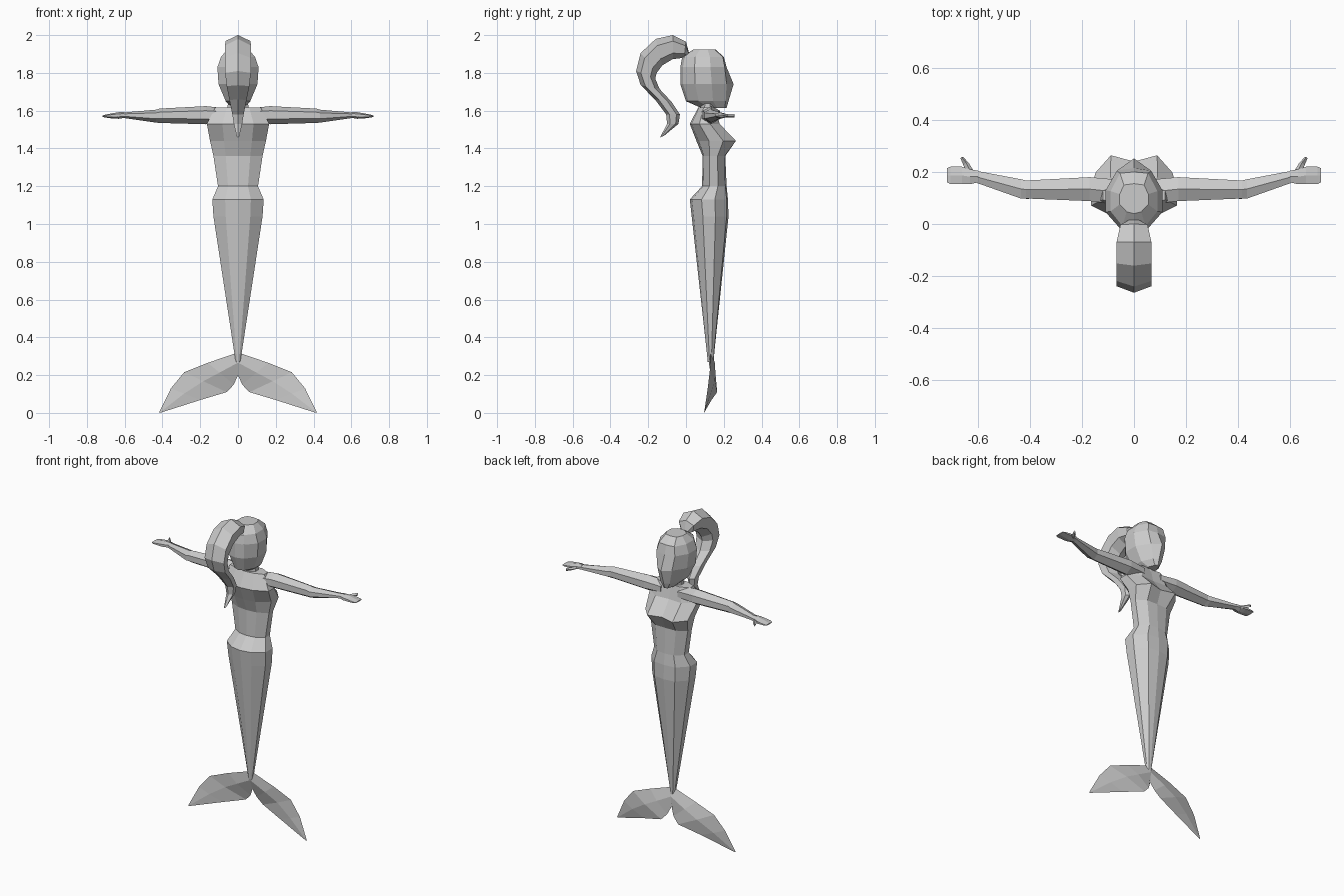
import bpy, bmesh
from mathutils import Vector

grey = bpy.data.materials.new("plain grey")
grey.diffuse_color = (0.6, 0.6, 0.6, 1)


def loft(name, rings, mirror=False):
    """Skin equal-sized rings of points, cap both ends, flat shaded."""
    bm = bmesh.new()
    for side in ((1, -1) if mirror else (1,)):
        rows = [[bm.verts.new((p[0] * side, p[1], p[2])) for p in r] for r in rings]
        n = len(rows[0])
        for a, b in zip(rows, rows[1:]):
            for i in range(n):
                bm.faces.new((a[i], a[(i + 1) % n], b[(i + 1) % n], b[i]))
        bm.faces.new(rows[0])
        bm.faces.new(rows[-1])
    bmesh.ops.remove_doubles(bm, verts=bm.verts[:], dist=0.0005)
    bmesh.ops.recalc_face_normals(bm, faces=bm.faces[:])
    me = bpy.data.meshes.new(name)
    bm.to_mesh(me)
    bm.free()
    me.materials.append(grey)
    ob = bpy.data.objects.new(name, me)
    bpy.context.collection.objects.link(ob)
    return ob


def symmetric(half):
    """Close a half ring that starts and ends on x = 0."""
    return half + [(-x, y, z) for x, y, z in half[-2:0:-1]]


def body_ring(z, w, yb, yf, mid, front=0.55):
    d = yf - yb
    return symmetric([(0, yb, z), (w * 0.5, yb + d * 0.06, z), (w, yb + d * 0.32, z),
                      (w, yb + d * 0.68, z), (w * front, yf, z), (0, mid, z)])


# torso and tail in one skin: z, half width, back, front, front centre
loft("torso_and_tail", [body_ring(*r) for r in (
    (0.27, 0.012, 0.115, 0.145, 0.147),
    (0.32, 0.02, 0.11, 0.148, 0.15),
    (1.04, 0.13, 0.03, 0.215, 0.225),
    (1.13, 0.136, 0.02, 0.215, 0.222),
    (1.20, 0.106, 0.085, 0.208, 0.215),
    (1.36, 0.13, 0.088, 0.205, 0.208),
    (1.44, 0.148, 0.055, 0.264, 0.24, 0.6),
    (1.53, 0.165, 0.02, 0.178, 0.172),
    (1.617, 0.12, 0.065, 0.155, 0.15))])

# neck
loft("neck", [body_ring(*r) for r in (
    (1.59, 0.06, 0.07, 0.15, 0.155),
    (1.62, 0.055, 0.075, 0.15, 0.155),
    (1.69, 0.05, 0.08, 0.15, 0.155))])

# head
loft("head", [body_ring(*r) for r in (
    (1.615, 0.03, 0.08, 0.205, 0.215, 0.5),
    (1.65, 0.065, 0.0, 0.21, 0.225, 0.5),
    (1.74, 0.103, -0.03, 0.215, 0.252, 0.5),
    (1.83, 0.109, -0.03, 0.205, 0.215, 0.6),
    (1.885, 0.09, -0.02, 0.195, 0.2, 0.6),
    (1.925, 0.055, 0.04, 0.15, 0.155, 0.7))])

# ponytail: outer y, z, inner y, z, half width
tail = ((0.015, 1.91, 0.015, 1.88, 0.02), (0.0, 1.965, -0.01, 1.88, 0.052),
        (-0.07, 2.0, -0.07, 1.873, 0.067), (-0.16, 1.98, -0.125, 1.84, 0.068),
        (-0.24, 1.905, -0.155, 1.80, 0.068), (-0.264, 1.81, -0.163, 1.77, 0.068),
        (-0.24, 1.735, -0.14, 1.715, 0.06), (-0.165, 1.66, -0.075, 1.645, 0.045),
        (-0.105, 1.58, -0.032, 1.58, 0.03), (-0.1, 1.53, -0.04, 1.53, 0.022),
        (-0.138, 1.458, -0.115, 1.468, 0.006))
rings = []
for oy, oz, iy, iz, w in tail:
    o, i = Vector((0, oy, oz)), Vector((0, iy, iz))
    at = lambda t, x: Vector((x, 0, 0)) + o.lerp(i, t)
    rings.append(symmetric([tuple(at(0, 0)), tuple(at(0.25, w)),
                            tuple(at(0.75, w * 0.85)), tuple(at(1, 0))]))
loft("ponytail", rings)


def arm_ring(x, y0, y1, z0, z1):
    ym, h = (y0 + y1) / 2, (z1 - z0)
    return [(x, y0, z0 + h * 0.3), (x, ym, z0), (x, y1, z0 + h * 0.3),
            (x, y1, z0 + h * 0.75), (x, ym, z1), (x, y0, z0 + h * 0.75)]


# arms
loft("arms", [arm_ring(*r) for r in (
    (0.06, 0.075, 0.17, 1.535, 1.612),
    (0.17, 0.088, 0.18, 1.528, 1.624),
    (0.415, 0.098, 0.167, 1.535, 1.611),
    (0.435, 0.098, 0.172, 1.537, 1.605),
    (0.61, 0.16, 0.205, 1.562, 1.59))], True)

# hands
loft("hands", [arm_ring(*r) for r in (
    (0.60, 0.16, 0.205, 1.562, 1.592),
    (0.63, 0.153, 0.21, 1.557, 1.592),
    (0.66, 0.153, 0.22, 1.558, 1.587),
    (0.705, 0.153, 0.22, 1.564, 1.578),
    (0.718, 0.16, 0.215, 1.567, 1.574))], True)

# thumbs
loft("thumbs", [[(x - s, y, z), (x, y, z + 0.009), (x + s, y - s, z), (x, y, z - 0.009)]
                for x, y, z, s in ((0.625, 0.195, 1.573, 0.014),
                                   (0.645, 0.235, 1.573, 0.01),
                                   (0.662, 0.258, 1.573, 0.005))], True)

# tail fin: upper edge x, y, z, lower edge x, y, z, half thickness
fin = ((0.0, 0.13, 0.32, 0.0, 0.145, 0.2, 0.016),
       (0.16, 0.13, 0.265, 0.022, 0.158, 0.15, 0.013),
       (0.285, 0.125, 0.215, 0.06, 0.165, 0.11, 0.01),
       (0.355, 0.115, 0.13, 0.2, 0.135, 0.068, 0.007),
       (0.418, 0.096, 0.002, 0.41, 0.096, 0.001, 0.001))
rings = []
for r in fin:
    u, l = Vector(r[:3]), Vector(r[3:6])
    m, t = u.lerp(l, 0.45), Vector((0, r[6], 0))
    rings.append([tuple(u), tuple(m + t), tuple(l), tuple(m - t)])
loft("tail_fin", rings, True)
